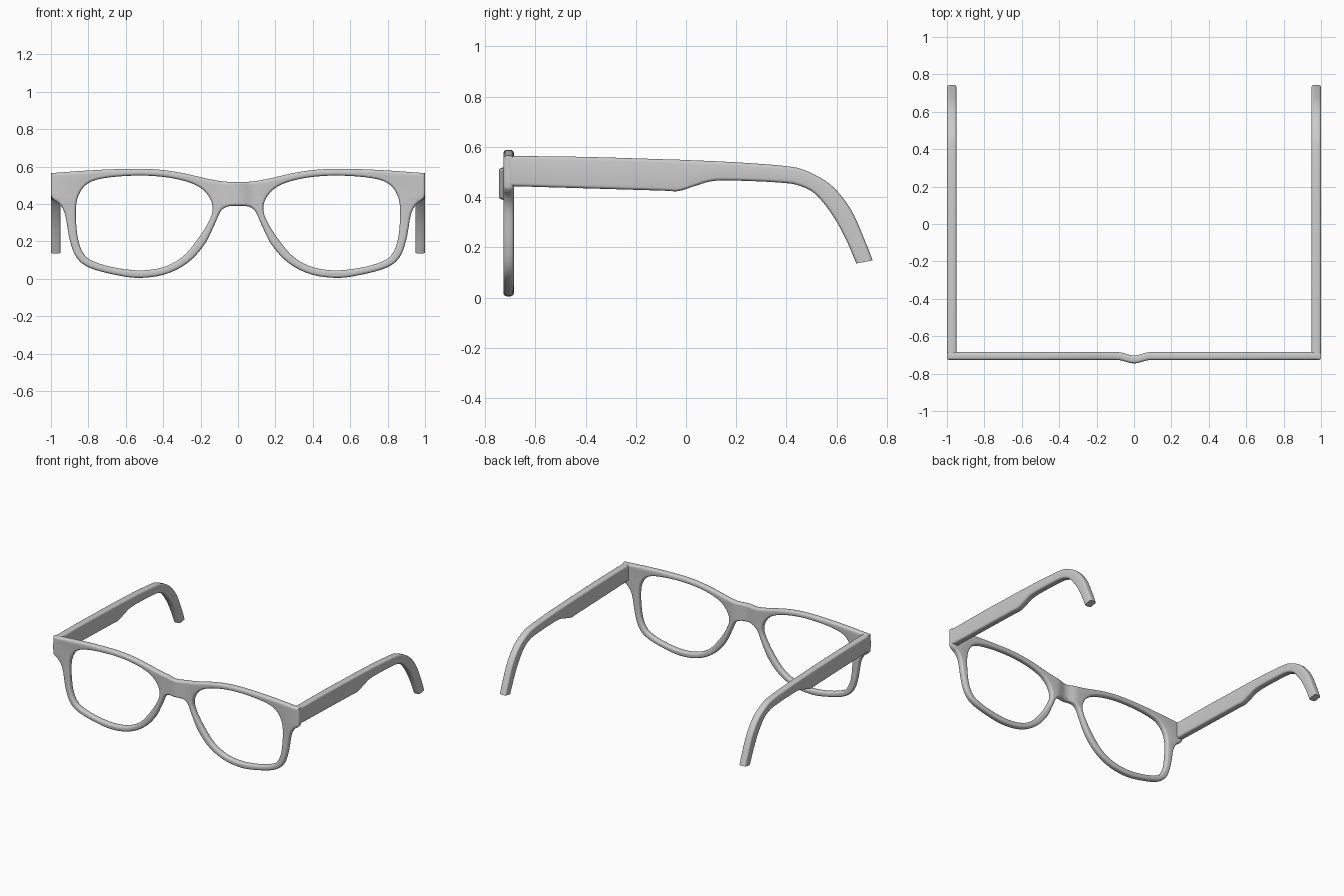
import bpy, bmesh, math
from mathutils import Vector

if "Cube" in bpy.data.objects:
    bpy.data.objects.remove(bpy.data.objects["Cube"])


def smooth(pts, n=6, closed=False):
    """Catmull-Rom resampling of points of any dimension."""
    p = [Vector(q) for q in pts]
    if closed:
        ext = [p[-1]] + p + p[:2]
    else:
        ext = [p[0] * 2 - p[1]] + p + [p[-1] * 2 - p[-2]]
    out = []
    for a, b, c, d in zip(ext, ext[1:], ext[2:], ext[3:]):
        for i in range(n):
            t = i / n
            out.append((b * 2 + (c - a) * t + (a * 2 - b * 5 + c * 4 - d) * t * t
                        + (b * 3 - a - c * 3 + d) * t ** 3) * 0.5)
    if not closed:
        out.append(p[-1])
    return out


def flip(pts):
    return [(-x, z) for x, z in pts]


def finish(bm, name, angle):
    bmesh.ops.recalc_face_normals(bm, faces=bm.faces)
    me = bpy.data.meshes.new(name)
    bm.to_mesh(me)
    bm.free()
    ob = bpy.data.objects.new(name, me)
    bpy.context.collection.objects.link(ob)
    bpy.ops.object.select_all(action='DESELECT')
    ob.select_set(True)
    bpy.context.view_layer.objects.active = ob
    bpy.ops.object.shade_smooth_by_angle(angle=math.radians(angle))
    return ob


# Front frame: half outlines as (x, z)
brow = [(0, .517), (.07, .52), (.15, .532), (.3, .566), (.42, .583), (.55, .588),
        (.75, .582), (1, .565)]
under = [(1, .565), (1, .455), (.988, .425), (.955, .4), (.925, .345), (.9, .21),
         (.864, .115), (.795, .06), (.66, .022), (.53, .005), (.39, .024), (.27, .085),
         (.18, .182), (.125, .29), (.093, .36), (.056, .386), (0, .39)]
lens = [(.53, .552), (.71, .539), (.805, .508), (.855, .44), (.867, .345), (.855, .21),
        (.822, .13), (.77, .092), (.66, .06), (.525, .045), (.4, .062), (.3, .115),
        (.22, .205), (.157, .305), (.135, .38), (.163, .45), (.232, .504), (.365, .54)]

top_line = smooth(flip(brow[:0:-1]) + brow)
bottom_line = smooth(under + flip(under[-2::-1]))
outline = top_line[:-1] + bottom_line[:-1]

cu = bpy.data.curves.new("frame_curve", 'CURVE')
cu.dimensions = '2D'
cu.fill_mode = 'BOTH'
cu.extrude = .007
cu.bevel_depth = .014
cu.bevel_resolution = 3
cu.offset = -.014
for loop in (outline, smooth(lens, closed=True), smooth(flip(lens), closed=True)):
    sp = cu.splines.new('POLY')
    sp.points.add(len(loop) - 1)
    for pt, q in zip(sp.points, loop):
        pt.co = (q[0], q[1], 0, 1)
    sp.use_cyclic_u = True
helper = bpy.data.objects.new("frame_curve", cu)
bpy.context.collection.objects.link(helper)
bpy.context.view_layer.update()
flat = bpy.data.meshes.new_from_object(
    helper.evaluated_get(bpy.context.evaluated_depsgraph_get()))
bpy.data.objects.remove(helper)

bm = bmesh.new()
bm.from_mesh(flat)
bmesh.ops.remove_doubles(bm, verts=bm.verts, dist=.0002)
# Slice the bridge so that it can bulge forward
for i in range(-6, 7):
    bmesh.ops.bisect_plane(bm, geom=bm.verts[:] + bm.edges[:] + bm.faces[:],
                           plane_co=(i * .015, 0, 0), plane_no=(1, 0, 0))
for v in bm.verts:
    x, z, d = v.co
    bulge = .018 * math.cos(x / .09 * math.pi / 2) ** 2 if abs(x) < .09 else 0
    v.co = (x, -.706 - d - bulge, z)
finish(bm, "front_frame", 40)

# Temples: (top y, top z, bottom y, bottom z) along the arm
arm = [(-.71, .564, -.71, .444), (-.4, .56, -.4, .435), (-.1, .551, -.1, .426),
       (-.03, .549, -.03, .424), (.035, .546, .035, .444), (.115, .543, .115, .465),
       (.255, .535, .255, .464), (.4, .523, .395, .456), (.475, .506, .455, .444),
       (.575, .45, .515, .412), (.655, .353, .58, .333), (.713, .225, .633, .24),
       (.743, .148, .678, .136)]


def temple(name, side):
    bm = bmesh.new()
    rings, r = [], .013
    for ty, tz, by, bz in smooth(arm, 5):
        top, bot = Vector((0, ty, tz)), Vector((0, by, bz))
        h = (top - bot).length
        ring = []
        for k, (cx, cv) in enumerate([(1 - r, h - r), (.949 + r, h - r),
                                      (.949 + r, r), (1 - r, r)]):
            for j in range(5):
                a = math.pi / 2 * (k + j / 4)
                co = bot.lerp(top, (cv + r * math.sin(a)) / h)
                co.x = side * (cx + r * math.cos(a))
                ring.append(bm.verts.new(co))
        rings.append(ring)
    n = len(rings[0])
    for a, b in zip(rings, rings[1:]):
        for i in range(n):
            bm.faces.new((a[i], a[(i + 1) % n], b[(i + 1) % n], b[i]))
    bm.faces.new(rings[0])
    bm.faces.new(rings[-1])
    finish(bm, name, 40)


temple("right_temple", 1)
temple("left_temple", -1)
